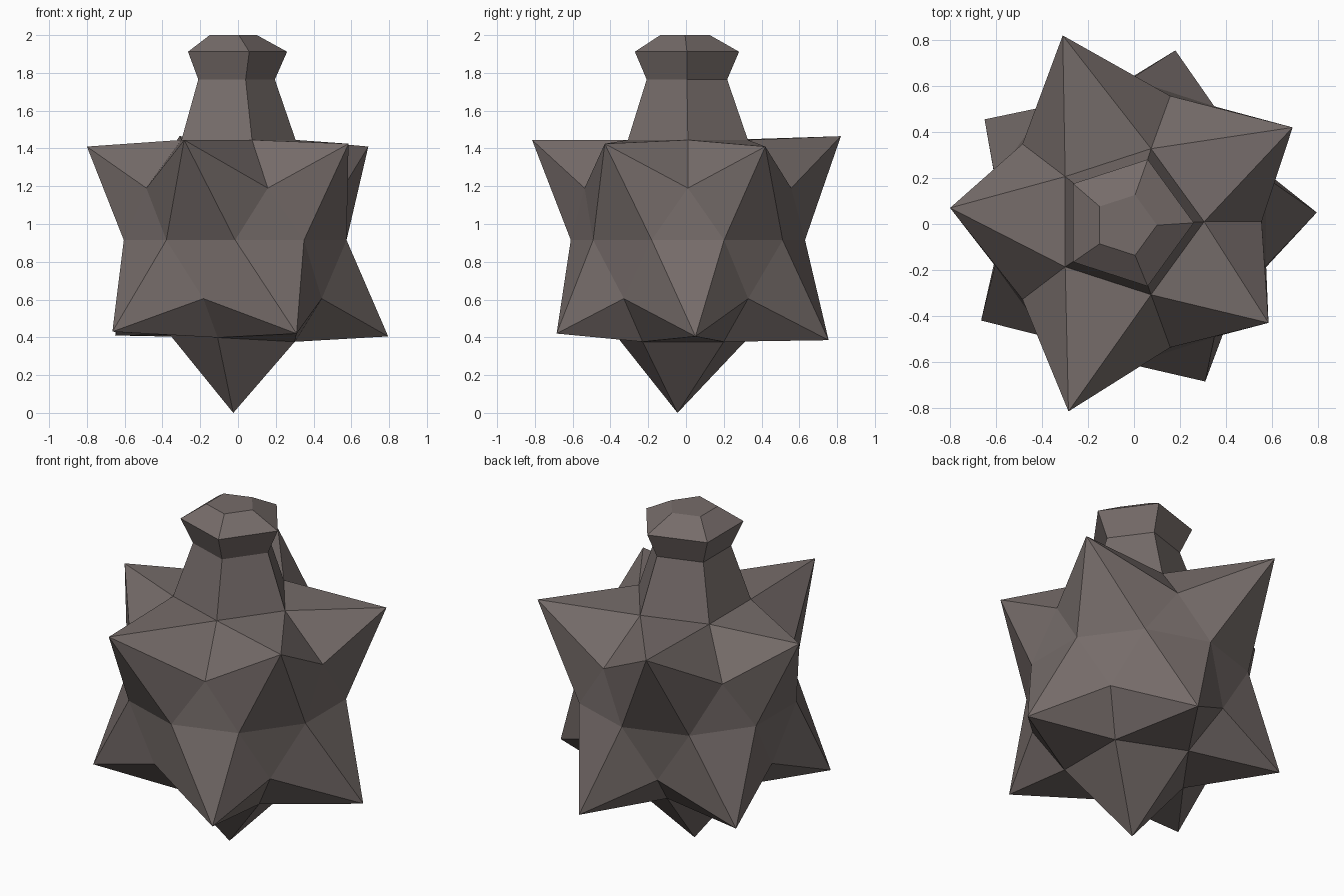
import bpy, bmesh
from math import sin, cos, radians

cube = bpy.data.objects.get("Cube")
if cube:
    bpy.data.objects.remove(cube, do_unlink=True)

# Single stone colour
stone = bpy.data.materials.new("brown_grey_stone")
stone.use_nodes = True
colour = (0.18, 0.15, 0.143, 1)
stone.diffuse_color = colour
stone.node_tree.nodes["Principled BSDF"].inputs["Base Color"].default_value = colour


def ring(bm, count, radius, z, start=0, cx=0, cy=0, tilt=0):
    """Add a ring of vertices, optionally shifted and tilted along x."""
    verts = []
    for i in range(count):
        a = radians(start + 360 * i / count)
        x, y = cx + radius * cos(a), cy + radius * sin(a)
        verts.append(bm.verts.new((x, y, z + tilt * x)))
    return verts


def fan(bm, loop, tip):
    """Close a loop of vertices with a pointed spike."""
    apex = bm.verts.new(tip)
    for a, b in zip(loop, loop[1:] + loop[:1]):
        bm.faces.new((a, b, apex))


def finish(bm, name):
    bmesh.ops.recalc_face_normals(bm, faces=bm.faces)
    mesh = bpy.data.meshes.new(name)
    bm.to_mesh(mesh)
    bm.free()
    mesh.materials.append(stone)
    obj = bpy.data.objects.new(name, mesh)
    bpy.context.collection.objects.link(obj)
    return obj


# Spike tips, counter-clockwise
upper_tips = [(0.69, 0.42, 1.41), (-0.31, 0.82, 1.465), (-0.8, 0.07, 1.41),
              (-0.285, -0.815, 1.445), (0.585, -0.43, 1.425)]
lower_tips = [(0.795, 0.05, 0.405), (0.18, 0.755, 0.385), (-0.65, 0.455, 0.41),
              (-0.665, -0.42, 0.43), (0.31, -0.685, 0.42)]

# Body: five rings joined by six-sided spikes, with flat triangles at the waist
bm = bmesh.new()
shoulder = ring(bm, 5, 0.334, 1.445, cx=-0.029, cy=0.01)
upper_notch = ring(bm, 5, 0.575, 1.19, cx=-0.02, cy=0.01)
waist = ring(bm, 10, 0.62, 0.915, start=18, cx=-0.015, cy=0.01)
lower_notch = ring(bm, 5, 0.56, 0.605, start=36, cx=-0.01)
base = ring(bm, 5, 0.365, 0.393, start=36, cx=0.005, cy=-0.015, tilt=-0.055)
for k in range(5):
    n, p = (k + 1) % 5, k - 1
    w0, w1, w2 = waist[2 * k - 1], waist[2 * k], waist[2 * k + 1]
    fan(bm, [shoulder[k], upper_notch[k], w1, w2, upper_notch[n], shoulder[n]],
        upper_tips[k])
    fan(bm, [w0, lower_notch[p], base[p], base[k], lower_notch[k], w1],
        lower_tips[k])
    bm.faces.new((upper_notch[k], w0, w1))
    bm.faces.new((lower_notch[k], w2, w1))
fan(bm, base, (-0.025, -0.045, 0))
finish(bm, "spiked_body")

# Neck and flared cap: stacked five-sided rings
bm = bmesh.new()
profile = [(0.334, 1.445, -0.029, 0.01), (0.224, 1.765, -0.029, 0.005),
           (0.29, 1.912, -0.03, 0.005), (0.138, 2.0, -0.038, -0.005)]
loops = [ring(bm, 5, r, z, cx=cx, cy=cy) for r, z, cx, cy in profile]
for low, high in zip(loops, loops[1:]):
    for i in range(5):
        j = (i + 1) % 5
        bm.faces.new((low[i], low[j], high[j], high[i]))
bm.faces.new(loops[-1])
finish(bm, "neck_and_cap")
